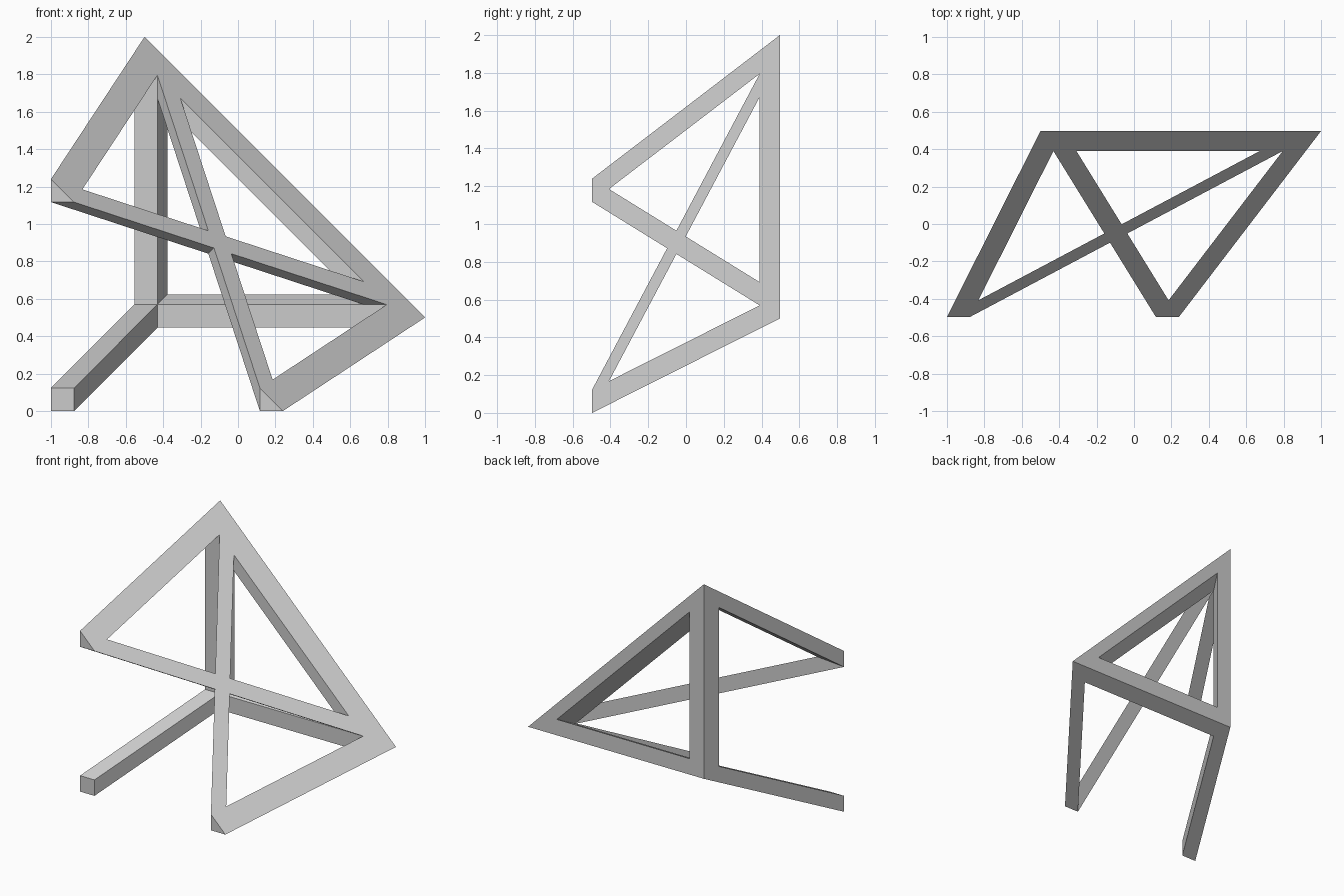
import bpy
import bmesh

if "Cube" in bpy.data.objects:
    bpy.data.objects.remove(bpy.data.objects["Cube"], do_unlink=True)

grey = bpy.data.materials.new("plain grey")
grey.use_nodes = True
COLOUR = (0.6, 0.6, 0.6, 1)
grey.diffuse_color = COLOUR
grey.node_tree.nodes["Principled BSDF"].inputs["Base Color"].default_value = COLOUR

T = 0.123                              # beam thickness
FRONT, JOINT, BACK = -0.497, 0.39, 0.497


def section(y):
    """Corner x, corner z and leg length of the triangular envelope at depth y."""
    f = (y - FRONT) / (BACK - FRONT)
    return -1 + 0.5 * f, 0.5 * f, 1.24 + 0.26 * f


def place(points, y):
    x, z, _ = section(y)
    return [(x + u, y, z + v) for u, v in points]


def corner_triangle(which, y):
    """Small triangle under the sloping face, at its upper or lower end."""
    leg = section(y)[2]
    u, v = {"top": (0, leg - T), "top_inner": (T, leg - 2 * T),
            "side": (leg - T, 0), "side_inner": (leg - 2 * T, T)}[which]
    return place([(u, v), (u + T, v), (u, v + T)], y)


def build(name, loops, cap=False, closed=False):
    """Skin successive loops, optionally capping the first or closing the ring."""
    bm = bmesh.new()
    rings = [[bm.verts.new(p) for p in loop] for loop in loops]
    pairs = list(zip(rings, rings[1:]))
    if closed:
        pairs.append((rings[-1], rings[0]))
    for a, b in pairs:
        for i in range(len(a)):
            j = (i + 1) % len(a)
            bm.faces.new((a[i], a[j], b[j], b[i]))
    if cap:
        bm.faces.new(rings[0][::-1])
    bmesh.ops.recalc_face_normals(bm, faces=bm.faces)
    mesh = bpy.data.meshes.new(name)
    bm.to_mesh(mesh)
    bm.free()
    mesh.materials.append(grey)
    bpy.context.collection.objects.link(bpy.data.objects.new(name, mesh))


# Triangular back frame with a triangular opening
def frame_loop(y, inset):
    leg = section(y)[2]
    far = leg - 2 * inset
    return place([(inset, inset), (far, inset), (inset, far)], y)


build("back_frame", [frame_loop(BACK, 0), frame_loop(JOINT, 0),
                     frame_loop(JOINT, T), frame_loop(BACK, T)], closed=True)

# Square lower corner beam
square = [(0, 0), (T, 0), (T, T), (0, T)]
build("lower_corner_beam", [place(square, FRONT), place(square, JOINT)], cap=True)

# Edge beams and crossing diagonals of the sloping face
for name, start, end in (("upper_edge_beam", "top", "top"),
                         ("side_edge_beam", "side", "side"),
                         ("falling_diagonal", "top", "side_inner"),
                         ("rising_diagonal", "side", "top_inner")):
    build(name, [corner_triangle(start, FRONT), corner_triangle(end, JOINT)], cap=True)
